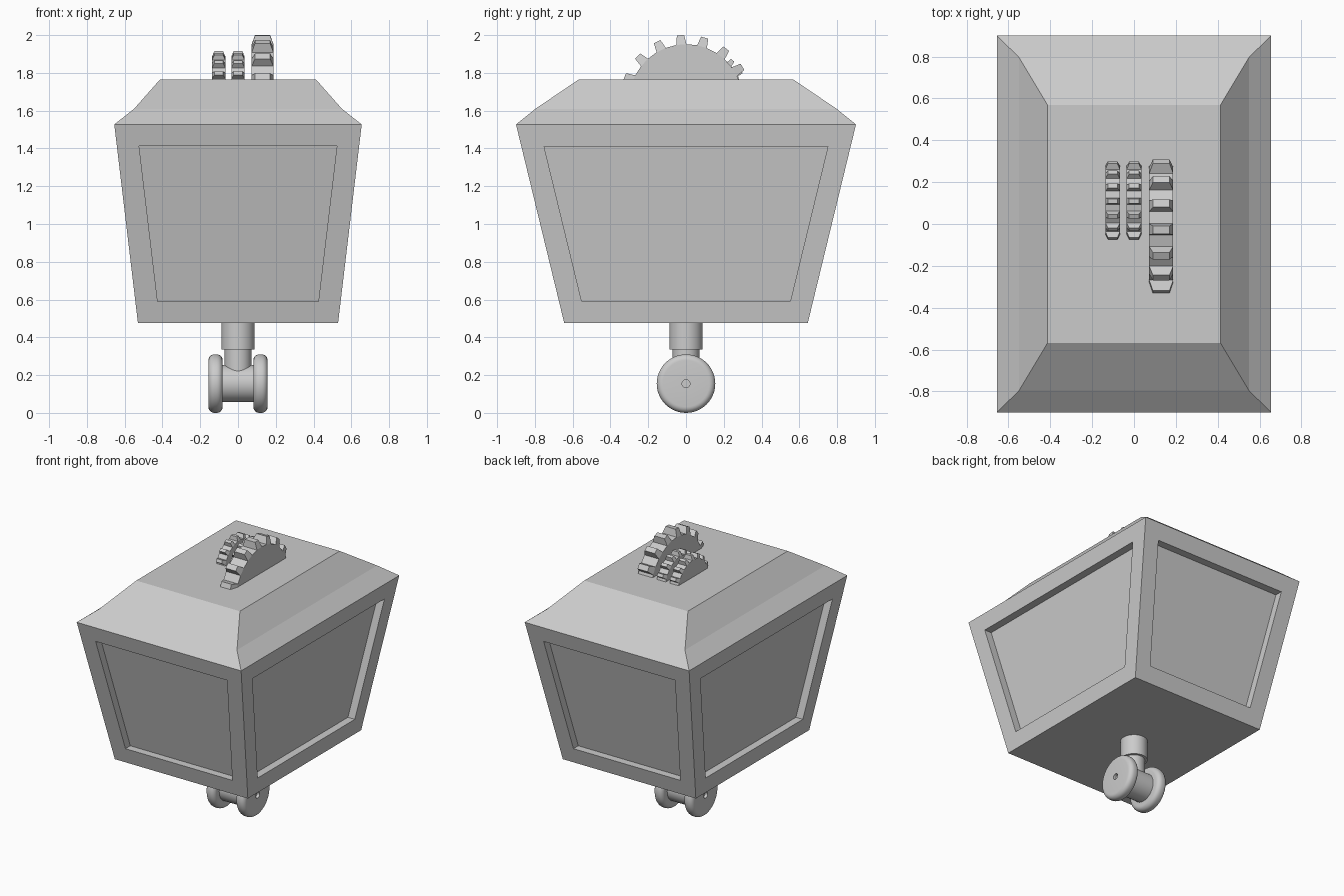
import bpy, bmesh
from math import sin, cos, pi, tau
from mathutils import Vector, Matrix

if "Cube" in bpy.data.objects:
    bpy.data.objects.remove(bpy.data.objects["Cube"])


def finish(bm, name, smooth=False):
    bmesh.ops.recalc_face_normals(bm, faces=bm.faces)
    mesh = bpy.data.meshes.new(name)
    bm.to_mesh(mesh)
    bm.free()
    obj = bpy.data.objects.new(name, mesh)
    bpy.context.collection.objects.link(obj)
    if smooth:
        bpy.ops.object.select_all(action='DESELECT')
        obj.select_set(True)
        bpy.context.view_layer.objects.active = obj
        bpy.ops.object.shade_smooth_by_angle(angle=0.6)
    return obj


def lathe(name, profile, matrix, steps=48):
    """Revolve (radius, height) points around z, then place with matrix."""
    bm = bmesh.new()
    verts = [bm.verts.new((r, 0, h)) for r, h in profile]
    edges = [bm.edges.new(p) for p in zip(verts, verts[1:])]
    bmesh.ops.spin(bm, geom=verts + edges, cent=(0, 0, 0), axis=(0, 0, 1),
                   angle=tau, steps=steps, use_duplicate=False)
    bmesh.ops.remove_doubles(bm, verts=bm.verts, dist=1e-4)
    bm.transform(matrix)
    return finish(bm, name, True)


def gear(name, centre, radius, width, tip_width, phase, teeth=17):
    """Flat gear facing x, teeth tapering in both directions."""
    bm = bmesh.new()
    sides = []
    for s in (-1, 1):
        ring = []
        for i in range(teeth):
            a = phase + i * tau / teeth
            for da, r, w in ((-.09, .86, width), (-.055, 1, tip_width),
                             (.055, 1, tip_width), (.09, .86, width)):
                p = Vector((s * w / 2, radius * r * sin(a + da), radius * r * cos(a + da)))
                ring.append(bm.verts.new(p + Vector(centre)))
        sides.append(ring)
        bm.faces.new([v for i, v in enumerate(ring) if i % 4 in (0, 3)])
        for i in range(0, len(ring), 4):
            bm.faces.new(ring[i:i + 4])
    a, b = sides
    for i in range(len(a)):
        j = (i + 1) % len(a)
        bm.faces.new((a[i], a[j], b[j], b[i]))
    return finish(bm, name)


# Tapered box with stepped hip roof
bm = bmesh.new()
rings = []
for hx, hy, z in ((.53, .645, .477), (.655, .90, 1.527), (.55, .797, 1.61), (.413, .568, 1.765)):
    rings.append([bm.verts.new((sx * hx, sy * hy, z))
                  for sx, sy in ((-1, -1), (1, -1), (1, 1), (-1, 1))])
walls = []
for k, (lo, hi) in enumerate(zip(rings, rings[1:])):
    for i in range(4):
        j = (i + 1) % 4
        f = bm.faces.new((lo[i], lo[j], hi[j], hi[i]))
        if k == 0:
            walls.append(f)
bm.faces.new(rings[0][::-1])
bm.faces.new(rings[-1])
bm.normal_update()

# Recessed panels on all four walls
bmesh.ops.inset_individual(bm, faces=walls, thickness=.117, use_even_offset=True)
dirs = [Vector((0, 1, 0)), Vector((-1, 0, 0)), Vector((0, -1, 0)), Vector((1, 0, 0))]
for f, d in zip(walls, dirs):
    new = bmesh.ops.extrude_face_region(bm, geom=[f])['geom']
    bmesh.ops.translate(bm, vec=d * .055, verts=[v for v in new if isinstance(v, bmesh.types.BMVert)])
    if f.is_valid:
        bm.faces.remove(f)
finish(bm, "box_body")

# Gears poking through the roof
gear("large_gear", (.13, 0, 1.651), .35, .115, .08, -.083)
gear("small_gear_left", (-.102, .115, 1.713), .203, .07, .046, -.03)
gear("small_gear_middle", (0, .115, 1.713), .203, .07, .046, -.03)

# Caster stem and neck
lathe("caster_stem", [(0, .335), (.088, .335), (.088, .48), (0, .48)], Matrix())
lathe("caster_neck", [(0, .16), (.071, .16), (.071, .34), (0, .34)], Matrix())

# Axle hub along x
to_x = Matrix.Translation((0, 0, .155)) @ Matrix.Rotation(pi / 2, 4, 'Y')
lathe("caster_hub", [(0, -.1), (.098, -.1), (.098, .1), (0, .1)], to_x)

# Two rounded wheels with a small axle hole
b, R, x0, x1 = .032, .155, .081, .157
arc = [(R - b + b * sin(t * pi / 12), x0 + b - b * cos(t * pi / 12)) for t in range(7)]
arc += [(R - b + b * cos(t * pi / 12), x1 - b + b * sin(t * pi / 12)) for t in range(7)]
profile = [(0, x0)] + arc + [(.021, x1), (.021, x1 - .02), (0, x1 - .02)]
lathe("wheel_right", profile, to_x)
lathe("wheel_left", profile, Matrix.Scale(-1, 4, (1, 0, 0)) @ to_x)
